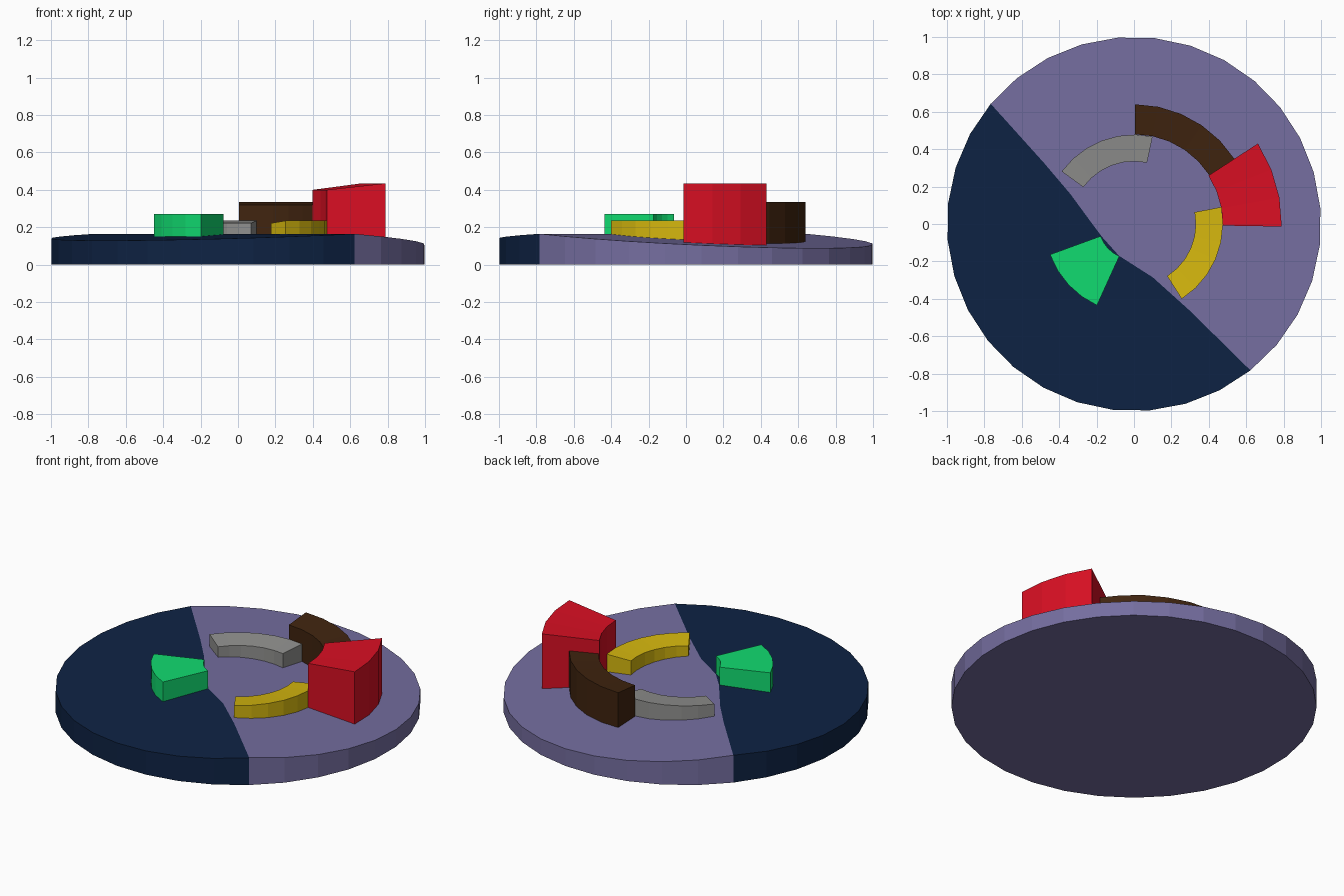
import bpy, bmesh
from math import radians, cos, sin
from mathutils import Vector

cube = bpy.data.objects.get("Cube")
if cube:
    bpy.data.objects.remove(cube, do_unlink=True)


def material(name, r, g, b):
    """Flat material from 0-255 display values."""
    lin = [((c / 255 + 0.055) / 1.055) ** 2.4 if c > 10 else c / 255 / 12.92
           for c in (r, g, b)] + [1.0]
    m = bpy.data.materials.new(name)
    m.use_nodes = True
    m.diffuse_color = lin
    m.node_tree.nodes["Principled BSDF"].inputs["Base Color"].default_value = lin
    return m


def finish(bm, name, *mats):
    bmesh.ops.recalc_face_normals(bm, faces=bm.faces)
    me = bpy.data.meshes.new(name)
    bm.to_mesh(me)
    bm.free()
    for m in mats:
        me.materials.append(m)
    ob = bpy.data.objects.new(name, me)
    bpy.context.collection.objects.link(ob)
    return ob


def arc(r, a0, a1, n):
    angles = [radians(a0 + (a1 - a0) * i / n) for i in range(n + 1)]
    return [Vector((r * cos(a), r * sin(a))) for a in angles]


purple = material("dusty purple", 117, 110, 160)
navy = material("navy", 14, 35, 68)

# Two-tone disc: each half slopes gently down from the ridge
RIDGE_A, RIDGE_B = 140, -51.5
light_rim = arc(1, RIDGE_B, RIDGE_A, 17)
dark_rim = arc(1, RIDGE_A, RIDGE_B + 360, 15)
ridge = [Vector(p) for p in ((-.48, .325), (-.34, .16), (-.23, .01), (-.17, -.07),
                             (-.08, -.17), (.1, -.285), (.3, -.465))]
start, end = light_rim[-1], light_rim[0]
along = (end - start).normalized()
normal = Vector((-along.y, along.x))


def top_z(p):
    d = (p - start).dot(normal)
    return 0.165 - (0.07 * d if d > 0 else -0.04 * d)


bm = bmesh.new()
outline = light_rim + dark_rim[1:-1]
upper = [bm.verts.new((p.x, p.y, top_z(p))) for p in outline]
lower = [bm.verts.new((p.x, p.y, 0)) for p in outline]
middle = [bm.verts.new((p.x, p.y, top_z(p))) for p in ridge]
n, k = len(outline), len(light_rim)
bm.faces.new(upper[:k] + middle)
bm.faces.new(upper[k - 1:] + [upper[0]] + middle[::-1]).material_index = 1
bm.faces.new(lower[::-1])
for i in range(n):
    j = (i + 1) % n
    side = bm.faces.new((lower[i], lower[j], upper[j], upper[i]))
    side.material_index = 0 if i < k - 1 else 1
finish(bm, "base_disc", purple, navy)


# Raised arc blocks standing on the disc, tops rising slightly outwards
def arc_block(name, mat, r0, r1, a0, a1, z_in, z_out, segs):
    bm = bmesh.new()
    rows = []
    for inner, outer in zip(arc(r0, a0, a1, segs), arc(r1, a0, a1, segs)):
        rows.append([bm.verts.new((p.x, p.y, z)) for p, z in
                     ((inner, 0.05), (outer, 0.05), (outer, z_out), (inner, z_in))])
    for a, b in zip(rows, rows[1:]):
        for i in range(4):
            j = (i + 1) % 4
            bm.faces.new((a[i], a[j], b[j], b[i]))
    bm.faces.new(rows[0])
    bm.faces.new(rows[-1])
    finish(bm, name, mat)


arc_block("red_block", material("red", 218, 15, 35),
          .475, .79, -1, 33, .40, .435, 3)
arc_block("brown_arc", material("dark brown", 64, 36, 15),
          .48, .64, 33, 89.5, .32, .335, 5)
arc_block("grey_arc", material("grey", 144, 144, 142),
          .335, .478, 78, 144, .222, .235, 6)
arc_block("yellow_arc", material("yellow", 212, 182, 14),
          .33, .475, -57.5, 11, .222, .235, 6)
arc_block("green_block", material("green", 17, 219, 112),
          .19, .478, 200, 245.5, .27, .27, 4)
